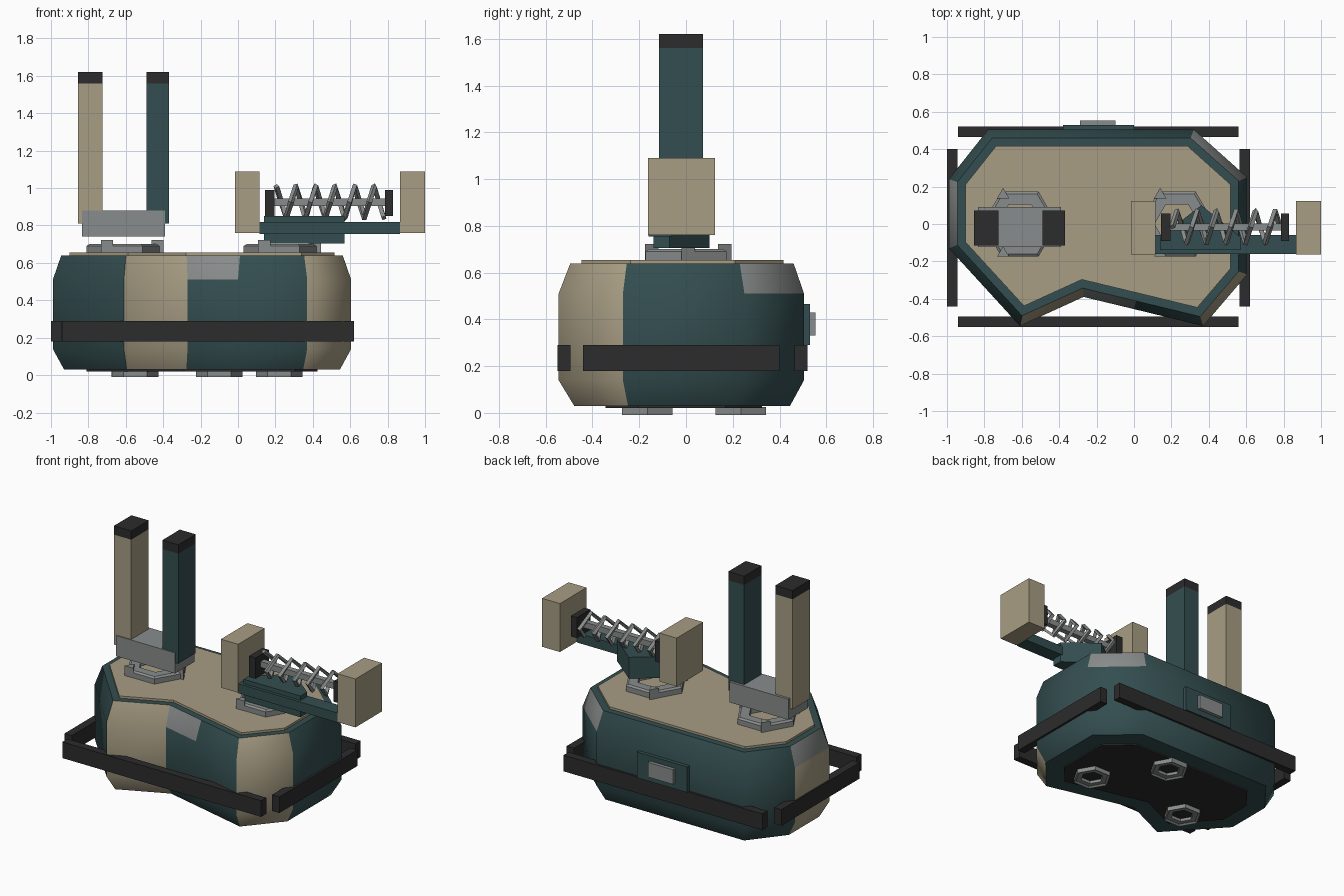
import bpy, bmesh
from math import sin, cos, pi, radians
from mathutils import Vector

cube = bpy.data.objects.get("Cube")
if cube:
    bpy.data.objects.remove(cube)


def material(name, rgb):
    m = bpy.data.materials.new(name)
    m.use_nodes = True
    m.diffuse_color = (*rgb, 1)
    m.node_tree.nodes["Principled BSDF"].inputs["Base Color"].default_value = (*rgb, 1)
    return m


teal = material("dark teal", (0.034, 0.076, 0.08))
tan = material("tan", (0.39, 0.34, 0.23))
grey = material("steel grey", (0.25, 0.265, 0.262))
black = material("charcoal", (0.025, 0.025, 0.026))


def finish(name, bm, mats):
    bmesh.ops.recalc_face_normals(bm, faces=bm.faces)
    me = bpy.data.meshes.new(name)
    bm.to_mesh(me)
    bm.free()
    for m in mats:
        me.materials.append(m)
    ob = bpy.data.objects.new(name, me)
    bpy.context.collection.objects.link(ob)
    return ob


def box(name, x, y, z, mat):
    """Box from (min, max) pairs on each axis."""
    bm = bmesh.new()
    bmesh.ops.create_cube(bm, size=1)
    for v in bm.verts:
        v.co = [(a + b) / 2 + c * (b - a) for (a, b), c in zip((x, y, z), v.co)]
    return finish(name, bm, [mat])


def loft(name, layers, mats, rule=None):
    """Closed solid through (outline, height) layers; rule(segment, layer) picks the colour."""
    bm = bmesh.new()
    rings = [[bm.verts.new((x, y, z)) for x, y in pts] for pts, z in layers]
    n = len(rings[0])
    for k in range(len(rings) - 1):
        for i in range(n):
            j = (i + 1) % n
            f = bm.faces.new((rings[k][i], rings[k][j], rings[k + 1][j], rings[k + 1][i]))
            f.material_index = rule(i, k) if rule else 0
    bm.faces.new(rings[0][::-1])
    bm.faces.new(rings[-1])
    return finish(name, bm, mats)


def inset(pts, d):
    """Offset a counterclockwise outline inward by d with mitred corners."""
    out = []
    for i, p in enumerate(pts):
        p, a, b = Vector(p), Vector(pts[i - 1]), Vector(pts[(i + 1) % len(pts)])
        e, f = (p - a).normalized(), (b - p).normalized()
        n1, n2 = Vector((-e.y, e.x)), Vector((-f.y, f.x))
        q = p + (n1 + n2) * d / (1 + n1.dot(n2))
        out.append((q.x, q.y))
    return out


def hex_ring(name, cx, cy, r_out, r_in, z0, z1, mat):
    bm = bmesh.new()
    section = [(r_out, z0), (r_out, z1 - 0.01), (r_out - 0.015, z1), (r_in, z1), (r_in, z0)]
    rings = [[bm.verts.new((cx + r * cos(i * pi / 3), cy + r * sin(i * pi / 3), z))
              for r, z in section] for i in range(6)]
    for i in range(6):
        a, b = rings[i], rings[(i + 1) % 6]
        for k in range(len(section)):
            m = (k + 1) % len(section)
            bm.faces.new((a[k], b[k], b[m], a[m]))
    return finish(name, bm, [mat])


# Body shell: notched front, chamfered corners, coloured side panels
outline = [(-0.99, -0.13), (-0.61, -0.545), (-0.27, -0.39), (0, -0.455), (0.37, -0.545),
           (0.605, -0.27), (0.605, 0.25), (0.32, 0.505), (-0.78, 0.505), (-0.99, 0.24)]
TAN_SIDES, GREY_TOPS = (1, 4, 9), (2, 6, 9)


def panel_colour(side, layer):
    if layer == 2 and side in GREY_TOPS:
        return 2
    return 1 if side in TAN_SIDES else 0


body = loft("body", [(inset(outline, 0.06), 0.03), (outline, 0.14), (outline, 0.51),
                     (inset(outline, 0.045), 0.64)], [teal, tan, grey], panel_colour)
bpy.context.view_layer.objects.active = body
body.select_set(True)
bpy.ops.object.shade_smooth_by_angle(angle=radians(60))
body.select_set(False)

# Top deck and bottom plate
deck = inset(outline, 0.088)
loft("top_deck", [(deck, 0.63), (deck, 0.655)], [tan])
belly = inset(outline, 0.18)
loft("bottom_plate", [(belly, 0.02), (belly, 0.04)], [black])
for i, (x, y) in enumerate([(0.22, -0.165), (-0.1, 0.235), (-0.55, -0.165)]):
    hex_ring(f"foot_ring_{i + 1}", x, y, 0.125, 0.075, 0.025, 0, grey)

# Bumper bars
BAR_Z = (0.18, 0.29)
box("front_bumper", (-0.94, 0.56), (-0.55, -0.495), BAR_Z, black)
box("back_bumper", (-0.94, 0.56), (0.465, 0.52), BAR_Z, black)
box("right_bumper", (-1.0, -0.945), (-0.44, 0.4), BAR_Z, black)
box("left_bumper", (0.565, 0.62), (-0.44, 0.4), BAR_Z, black)

# Back hatch
box("hatch_frame", (-0.38, 0), (0.48, 0.53), (0.29, 0.465), teal)
box("hatch_plate", (-0.29, -0.1), (0.5, 0.553), (0.33, 0.43), grey)

# Swivel mounts with three-sided bolts
for side, cx in (("right", -0.61), ("left", 0.23)):
    hex_ring(f"{side}_mount", cx, 0, 0.2, 0.12, 0.65, 0.7, grey)
    for i in range(3):
        a = 2 * pi * i / 3
        bx, by = cx + 0.18 * cos(a), 0.18 * sin(a)
        tri = [(bx + 0.038 * cos(pi / 2 + t), by + 0.038 * sin(pi / 2 + t))
               for t in (0, 2 * pi / 3, 4 * pi / 3)]
        loft(f"{side}_mount_bolt_{i + 1}", [(tri, 0.65), (tri, 0.722)], [grey])

# Twin pillars on a cradle
box("pillar_cradle", (-0.835, -0.39), (-0.122, 0.09), (0.74, 0.88), grey)
for name, x, mat in (("outer_pillar", (-0.855, -0.725), tan),
                     ("inner_pillar", (-0.49, -0.37), teal)):
    box(name, x, (-0.115, 0.073), (0.81, 1.56), mat)
    box(name + "_cap", x, (-0.115, 0.073), (1.56, 1.62), black)

# Spring launcher: pivot, arm, end blocks, rod and coil
pivot = [(0.14, -0.14), (0.57, -0.14), (0.57, -0.07), (0.36, 0.1), (0.14, -0.07)]
loft("launcher_pivot", [(pivot, 0.705), (pivot, 0.85)], [teal])
box("launcher_arm", (0.115, 0.865), (-0.16, -0.06), (0.755, 0.82), teal)
for name, block_x, cap_x in (("inner", (-0.015, 0.115), (0.145, 0.195)),
                             ("outer", (0.865, 1.0), (0.785, 0.83))):
    box(name + "_end_block", block_x, (-0.163, 0.123), (0.76, 1.09), tan)
    box(name + "_spring_cap", cap_x, (-0.09, 0.055), (0.85, 0.99), black)
box("spring_rod", (0.19, 0.79), (-0.035, 0.003), (0.905, 0.945), grey)

TURNS, STEPS = 5.5, 4
curve = bpy.data.curves.new("spring_coil", "CURVE")
curve.dimensions = "3D"
curve.bevel_depth = 0.016
curve.bevel_resolution = 0
curve.use_fill_caps = True
curve.materials.append(grey)
count = int(TURNS * STEPS) + 1
path = curve.splines.new("POLY")
path.points.add(count - 1)
for i, p in enumerate(path.points):
    a = 2 * pi * i / STEPS
    p.co = (0.205 + 0.575 * i / (count - 1), -0.016 + 0.085 * sin(a), 0.925 + 0.085 * cos(a), 1)
coil = bpy.data.objects.new("spring_coil", curve)
bpy.context.collection.objects.link(coil)
for spline in curve.splines:
    spline.use_smooth = False
